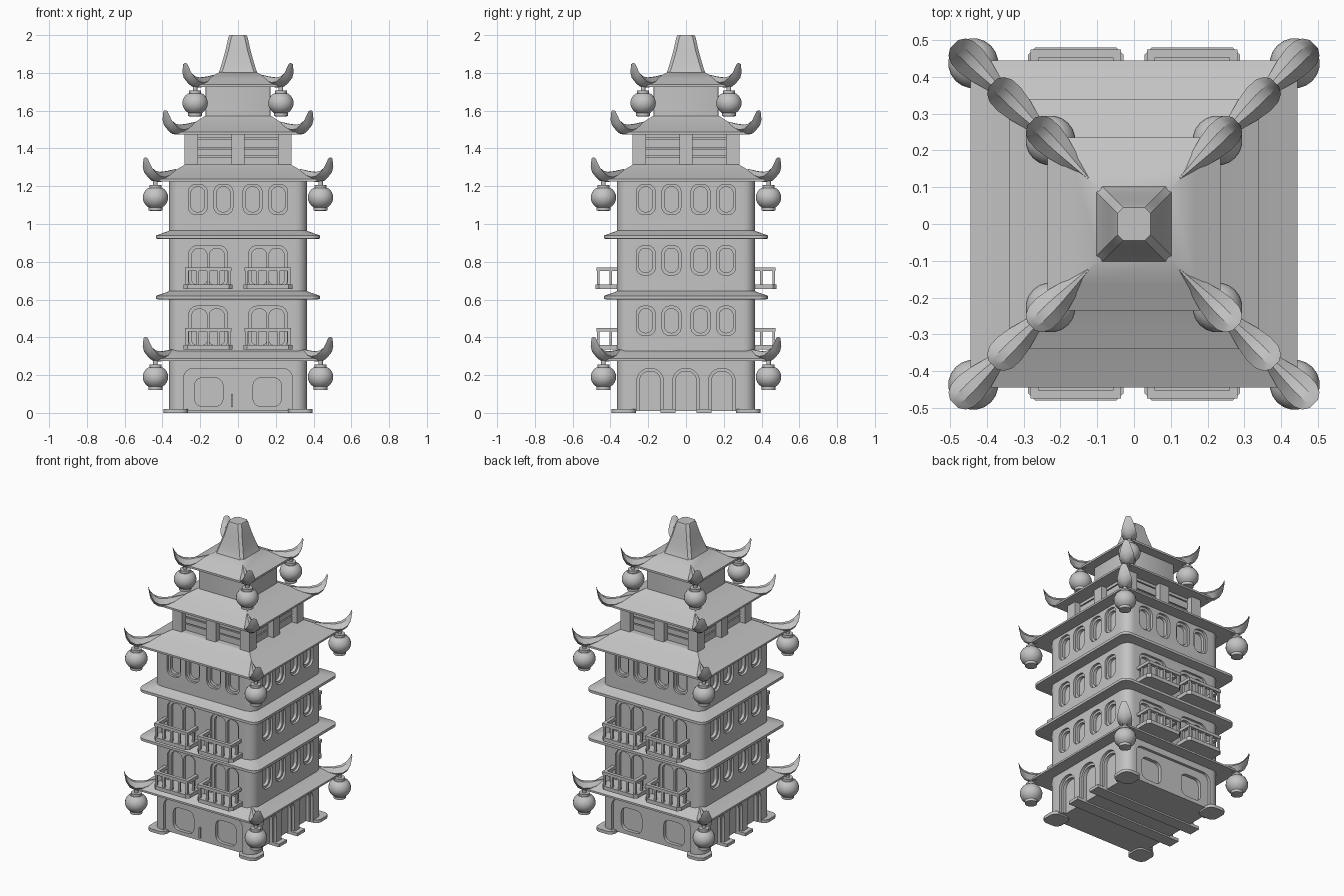
import bpy, bmesh, math
from mathutils import Matrix, Vector

old = bpy.data.objects.get("Cube")
if old:
    bpy.data.objects.remove(old, do_unlink=True)

grey = bpy.data.materials.new("stone_grey")
grey.use_nodes = True
colour = (0.55, 0.55, 0.55, 1)
grey.diffuse_color = colour
grey.node_tree.nodes["Principled BSDF"].inputs["Base Color"].default_value = colour


def finish(name, bm, angle=0.0):
    bmesh.ops.recalc_face_normals(bm, faces=bm.faces)
    mesh = bpy.data.meshes.new(name)
    bm.to_mesh(mesh)
    bm.free()
    mesh.materials.append(grey)
    obj = bpy.data.objects.new(name, mesh)
    obj.rotation_euler.z = angle
    bpy.context.collection.objects.link(obj)
    return obj


def rounded(x0, x1, y0, y1, r_low, r_high, seg=6):
    """Rounded rectangle, with one radius for the low and one for the high corners."""
    pts = []
    corners = [(x1, y1, -1, -1, r_high), (x0, y1, 1, -1, r_high),
               (x0, y0, 1, 1, r_low), (x1, y0, -1, 1, r_low)]
    for i, (x, y, sx, sy, r) in enumerate(corners):
        if r == 0:
            pts.append((x, y))
            continue
        for j in range(seg + 1):
            a = (i + j / seg) * math.pi / 2
            pts.append((x + sx * r + r * math.cos(a), y + sy * r + r * math.sin(a)))
    return pts


def loft(bm, rings):
    """Skin closed rings of equal point count and cap both ends."""
    loops = [[bm.verts.new(p) for p in ring] for ring in rings]
    for a, b in zip(loops, loops[1:]):
        for i in range(len(a)):
            j = (i + 1) % len(a)
            bm.faces.new((a[i], a[j], b[j], b[i]))
    bm.faces.new(loops[0])
    bm.faces.new(loops[-1])


def storey(name, levels, r=0.0, seg=6):
    """Square stack through (height, half width) levels."""
    bm = bmesh.new()
    loft(bm, [[(x, y, z) for x, y in rounded(-h, h, -h, h, r, r, seg)] for z, h in levels])
    return finish(name, bm)


def boxes(name, items, angle=0.0):
    bm = bmesh.new()
    for x0, x1, y0, y1, z0, z1 in items:
        loft(bm, [[(x, y, z) for x, y in rounded(x0, x1, y0, y1, 0, 0)] for z in (z0, z1)])
    return finish(name, bm, angle)


def carve(obj, wall, depth, openings):
    """Cut (side, centre, width, bottom, top, low radius, high radius) recesses."""
    bm = bmesh.new()
    for side, c, w, z0, z1, lo, hi in openings:
        turn = Matrix.Rotation(side * math.pi / 2, 3, 'Z')
        shape = rounded(c - w / 2, c + w / 2, z0, z1, lo, hi)
        loft(bm, [[turn @ Vector((u, y, z)) for u, z in shape] for y in (depth - wall, -wall - 0.1)])
    cutter = finish("window_cutter", bm)
    cutter.hide_render = True
    mod = obj.modifiers.new("cut", 'BOOLEAN')
    mod.operation, mod.solver, mod.object = 'DIFFERENCE', 'EXACT', cutter
    bpy.context.view_layer.objects.active = obj
    bpy.ops.object.modifier_apply(modifier="cut")
    bpy.data.objects.remove(cutter, do_unlink=True)


WALL = 0.365
FRONT, RIGHT, BACK, LEFT = range(4)
COLUMNS = (-0.213, -0.077, 0.077, 0.213)


def window_row(sides, z0, z1, inset):
    r = 0.04 - inset / 2
    return [(s, c, 0.1 - 2 * inset, z0 + inset, z1 - inset, r, r) for s in sides for c in COLUMNS]


# Ground floor: wide framed fronts, three arches on each side
ground = storey("ground_floor", [(0.01, WALL), (0.29, WALL)], 0.06)
arches = (-0.19, 0, 0.19)
carve(ground, WALL, 0.018,
      [(s, 0, 0.575, -0.05, 0.235, 0, 0.05) for s in (FRONT, BACK)] +
      [(s, c, 0.14, -0.05, 0.235, 0, 0.065) for s in (RIGHT, LEFT) for c in arches])
carve(ground, WALL, 0.04,
      [(s, c, 0.15, 0.035, 0.185, 0.04, 0.04) for s in (FRONT, BACK) for c in (-0.155, 0.155)] +
      [(s, c, 0.11, -0.05, 0.22, 0, 0.05) for s in (RIGHT, LEFT) for c in arches])
boxes("door_handle", [(-0.036, -0.026, -0.358, -0.34, 0.03, 0.1),
                      (-0.003, 0.003, -0.349, -0.34, 0.02, 0.14)])

# Feet and floor strips
for sx in (-1, 1):
    for sy in (-1, 1):
        bm = bmesh.new()
        shape = rounded(-0.065, 0.065, -0.065, 0.065, 0.04, 0.04)
        loft(bm, [[(x + sx * 0.33, y + sy * 0.33, z) for x, y in shape] for z in (0, 0.02)])
        finish("corner_foot", bm)
boxes("floor_strips", [(-0.395, 0.395, y - 0.04, y + 0.04, 0, 0.02) for y in (-0.095, 0.095)])

# Middle floors: balcony windows front and back, small windows at the sides
for name, z in (("second_floor", 0.335), ("third_floor", 0.655)):
    floor = storey(name, [(z - 0.01, WALL), (z + 0.275, WALL)], 0.06)
    bays = [(s, c) for s in (FRONT, BACK) for c in (-0.158, 0.158)]
    carve(floor, WALL, 0.015, [(s, c, 0.205, z + 0.01, z + 0.23, 0.04, 0.045) for s, c in bays] +
          window_row((RIGHT, LEFT), z + 0.075, z + 0.23, 0))
    carve(floor, WALL, 0.035, [(s, c + o, 0.08, z + 0.025, z + 0.215, 0.025, 0.035)
                               for s, c in bays for o in (-0.046, 0.046)] +
          window_row((RIGHT, LEFT), z + 0.075, z + 0.23, 0.014))
    for side, c in bays:
        # Balcony: chamfered slab, top rails and balusters
        bm = bmesh.new()
        shape = rounded(c - 0.13, c + 0.13, -0.48, -0.34, 0.02, 0, 1)
        loft(bm, [[(x, y, h) for x, y in shape] for h in (z, z + 0.025)])
        finish("balcony_slab", bm, side * math.pi / 2)
        low, rail, top = z + 0.02, z + 0.095, z + 0.115
        parts = [(c - 0.123, c + 0.123, -0.475, -0.453, rail, top)]
        parts += [(c + e - 0.011, c + e + 0.011, -0.455, -0.35, rail, top) for e in (-0.112, 0.112)]
        parts += [(c + e * 0.056 - 0.007, c + e * 0.056 + 0.007, -0.471, -0.457, low, rail)
                  for e in range(-2, 3)]
        parts += [(c + e - 0.007, c + e + 0.007, -0.405, -0.391, low, rail) for e in (-0.112, 0.112)]
        boxes("balcony_railing", parts, side * math.pi / 2)
    z += 0.265
    storey("cornice", [(z, 0.42), (z + 0.003, 0.433), (z + 0.02, 0.433), (z + 0.04, 0.375),
                       (z + 0.057, 0.34)], 0.05)

# Fourth floor: small windows all round
upper = storey("fourth_floor", [(0.965, WALL), (1.235, WALL)], 0.06)
carve(upper, WALL, 0.015, window_row(range(4), 1.05, 1.21, 0))
carve(upper, WALL, 0.035, window_row(range(4), 1.05, 1.21, 0.014))

# Fifth floor: planked walls between square posts
storey("fifth_floor_wall", [(1.29, 0.235), (1.49, 0.235)])
for z0, z1 in ((1.3, 1.355), (1.362, 1.395), (1.405, 1.45), (1.457, 1.485)):
    storey("wall_plank", [(z0, 0.245), (z1, 0.245)])
boxes("wall_posts", [(x - 0.035, x + 0.035, y - 0.035, y + 0.035, 1.29, 1.485)
                     for x in (-0.247, 0, 0.247) for y in (-0.247, 0, 0.247) if x or y])

# Top chamber
storey("top_chamber", [(1.55, 0.172), (1.74, 0.172)], 0.012, 2)

# Roofs
storey("ground_roof", [(0.275, 0.445), (0.287, 0.445), (0.315, 0.385), (0.335, 0.35)])
storey("main_roof", [(1.225, 0.445), (1.237, 0.445), (1.28, 0.34), (1.315, 0.28)])
storey("upper_roof", [(1.475, 0.34), (1.487, 0.34), (1.525, 0.25), (1.572, 0.175)])
storey("top_roof", [(1.725, 0.235), (1.738, 0.235), (1.77, 0.165), (1.805, 0.095)])
storey("spire", [(1.775, 0.115), (1.81, 0.098), (1.86, 0.083), (1.92, 0.066),
                 (1.985, 0.052), (2.0, 0.045)], 0.016, 1)

# Upturned horns: (offset from eave, top, bottom, half width) along the corner
HORN = [(-0.115, 0.066, 0.04, 0.004), (-0.07, 0.055, 0.012, 0.022), (-0.03, 0.05, -0.002, 0.038),
        (0.0, 0.056, 0.002, 0.045), (0.022, 0.075, 0.022, 0.043), (0.036, 0.1, 0.055, 0.033),
        (0.044, 0.127, 0.115, 0.016)]


def horn(eave, z, angle):
    bm = bmesh.new()
    rings = []
    for d, top, low, w in HORN:
        t, m = w * 0.3, (top + low) / 2
        section = [(-t, top), (-w, m), (-t, low), (t, low), (w, m), (t, top)]
        rings.append([((eave + d) * math.sqrt(2), u, z + h) for u, h in section])
    loft(bm, rings)
    finish("roof_horn", bm, angle)


def lantern(c, z, angle):
    profile = [(0.012, 0.1), (0.012, 0.066), (0.032, 0.066), (0.032, 0.05)]
    for i in range(9):
        a = math.radians(56 - 14 * i)
        profile.append((0.068 * math.cos(a), 0.062 * math.sin(a)))
    profile += [(0.037, -0.05), (0.037, -0.068), (0.03, -0.07)]
    bm = bmesh.new()
    loft(bm, [[(c * math.sqrt(2) + r * math.cos(k * math.pi / 10), r * math.sin(k * math.pi / 10), z + h)
               for k in range(20)] for r, h in profile])
    finish("lantern", bm, angle)


for eave, z, lit in ((0.445, 0.275, True), (0.445, 1.225, True), (0.34, 1.475, False), (0.235, 1.725, True)):
    for k in range(4):
        corner = math.pi / 4 + k * math.pi / 2
        horn(eave, z, corner)
        if lit:
            lantern(eave - 0.008, z - 0.085, corner)

# Smooth the curved parts, keep hard edges
for obj in bpy.context.scene.objects:
    obj.select_set(obj.type == 'MESH')
bpy.context.view_layer.objects.active = ground
bpy.ops.object.shade_smooth_by_angle(angle=math.radians(30))
